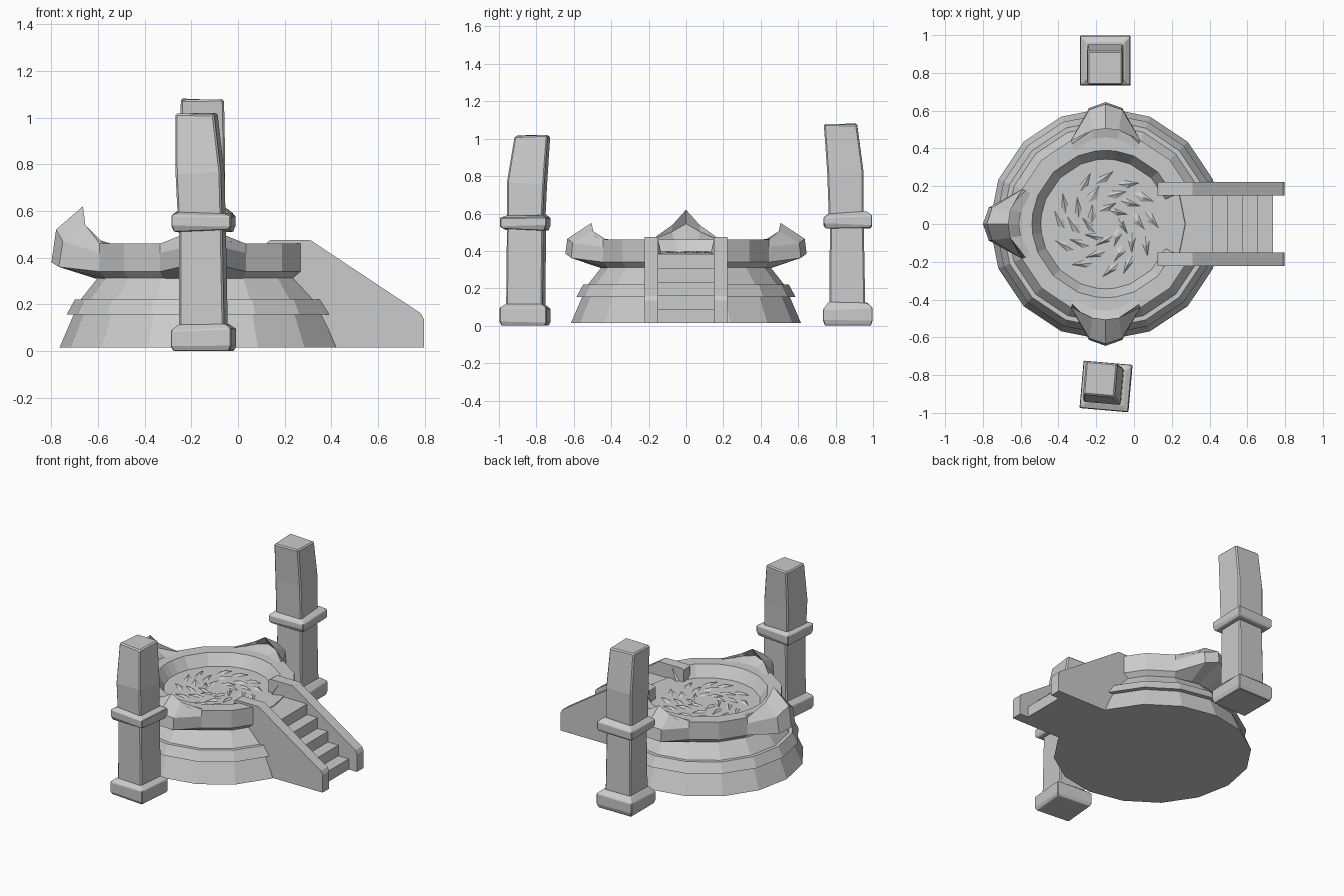
import bpy, bmesh, math, random
from mathutils import Matrix, Vector

if "Cube" in bpy.data.objects:
    bpy.data.objects.remove(bpy.data.objects["Cube"])

random.seed(4)
CX = -0.15          # centre of the round dais
STEP = math.radians(22.5)


def make(name, verts, faces):
    me = bpy.data.meshes.new(name)
    me.from_pydata(verts, [], faces)
    bm = bmesh.new()
    bm.from_mesh(me)
    bmesh.ops.recalc_face_normals(bm, faces=bm.faces)
    bm.to_mesh(me)
    bm.free()
    ob = bpy.data.objects.new(name, me)
    bpy.context.collection.objects.link(ob)
    return ob


def loft(name, rings, closed_path=False):
    """Skin closed cross-sections that share a point count; cap both ends."""
    n, m = len(rings[0]), len(rings)
    verts = [v for r in rings for v in r]
    faces = []
    for i in range(m if closed_path else m - 1):
        a, b = i * n, (i + 1) % m * n
        faces += [(a + j, a + (j + 1) % n, b + (j + 1) % n, b + j) for j in range(n)]
    if not closed_path:
        faces += [tuple(range(n)), tuple(range((m - 1) * n, m * n))]
    return make(name, verts, faces)


def polar(r, ang, z):
    return (CX + r * math.cos(ang), r * math.sin(ang), z)


def extrude_y(name, profile, y0, y1):
    return loft(name, [[(x, y, z) for x, z in profile] for y in (y0, y1)])


# Tiered sixteen-sided base
base_profile = [(.615, .015), (.555, .155), (.585, .155), (.55, .22),
                (.525, .22), (.45, .315), (.42, .385)]
loft("dais_base", [[polar(r, k * STEP, z) for k in range(16)] for r, z in base_profile])

# Open basin rim, pulled out into three horns
plain = [(.42, .31), (.34, .38), (.39, .46), (.43, .46), (.46, .46),
         (.48, .46), (.48, .42), (.48, .34), (.45, .31)]
big = plain[:3] + [(.46, .46), (.545, .545), (.515, .62), (.63, .52), (.65, .38), (.46, .31)]
small = plain[:3] + [(.46, .46), (.54, .49), (.505, .55), (.635, .465), (.645, .385), (.46, .31)]


def blend(a, b, tr, tz):
    return [(p[0] + (q[0] - p[0]) * tr, p[1] + (q[1] - p[1]) * tz) for p, q in zip(a, b)]


sections = []
for k in range(1, 16):
    horn = {4: small, 8: big, 12: small}.get(k)
    if horn:
        mid = blend(plain, horn, .85, .5)
        sections += [(k - .36, mid), (k, horn), (k + .36, mid)]
    else:
        sections.append((k, plain))
loft("basin_rim", [[polar(r, k * STEP, z) for r, z in prof] for k, prof in sections])

# Swirling shards on the basin floor
verts, faces = [], []
for count, radius, length in ((8, .09, .10), (10, .17, .11), (12, .245, .11)):
    for i in range(count):
        a = 2 * math.pi * (i + random.uniform(-.2, .2)) / count
        c = Vector(polar(radius, a, .388))
        d = Matrix.Rotation(a + math.radians(125), 3, 'Z') @ Vector((length / 2, 0, 0))
        s = Vector((-d.y, d.x, 0)) * random.uniform(.3, .5)
        n = len(verts)
        verts += [c - d, c + d * .5 - s, c + d, c + d * .2 + s, c + Vector((0, 0, .012))]
        faces += [(n + j, n + (j + 1) % 4, n + 4) for j in range(4)] + [(n + 3, n + 2, n + 1, n)]
make("swirl_shards", verts, faces)

# Stairs
steps = [(.15, .015)]
for i in range(5):
    front = .735 - .079 * i
    z = .015 + .073 * i
    steps += [(front, z), (front, z + .073)]
steps.append((.15, .38))
extrude_y("stairs", steps, -.16, .16)

# Stair side walls
wall = [(.125, .015), (.125, .465), (.14, .475), (.31, .475),
        (.785, .16), (.797, .135), (.797, .015)]
for side, name in ((1, "stair_wall_back"), (-1, "stair_wall_front")):
    extrude_y(name, wall, side * .15, side * .222)


# Rough stone pillars
def block(name, levels, rot=0.0, jitter=0.0, bevel=.008):
    """Stack of rectangles given as z, x0, x1, y0, y1."""
    rings = []
    for z, x0, x1, y0, y1 in levels:
        c = Vector(((x0 + x1) / 2, (y0 + y1) / 2, 0))
        m = Matrix.Rotation(rot, 3, 'Z')
        ring = []
        for x, y in ((x0, y0), (x1, y0), (x1, y1), (x0, y1)):
            j = random.uniform(-jitter, jitter) if z > .02 else 0
            ring.append(c + m @ (Vector((x, y, 0)) - c) + Vector((0, 0, z + j)))
        rings.append(ring)
    ob = loft(name, rings)
    mod = ob.modifiers.new("worn_edges", 'BEVEL')
    mod.width, mod.segments = bevel, 1


def collar(name, x0, x1, y0, y1, z0, z1, rot):
    t = .03
    h = z1 - z0
    block(name, [(z0, x0 + .01, x1 - .01, y0 + .01, y1 - .01), (z0 + h * .2, x0, x1, y0, y1),
                 (z0 + h * .75, x0, x1, y0, y1),
                 (z1, x0 + t, x1 - t, y0 + t, y1 - t)], rot, .008, .004)


# Back pillar
block("back_pillar_lower", [(.02, -.25, -.055, .765, .96), (.56, -.245, -.06, .77, .95)])
block("back_pillar_upper", [(.55, -.25, -.055, .765, .95), (.82, -.25, -.055, .755, .95),
                            (1.08, -.245, -.06, .737, .915)], 0, .006)
collar("back_pillar_foot", -.285, -.018, .732, .998, 0, .12, 0)
collar("back_pillar_band", -.283, -.02, .735, .995, .525, .605, 0)

# Front pillar, slightly turned
turn = math.radians(-5)
block("front_pillar_lower", [(.02, -.245, -.05, -.955, -.76), (.56, -.245, -.06, -.95, -.755)], turn)
block("front_pillar_upper", [(.55, -.25, -.06, -.95, -.76), (.76, -.26, -.065, -.95, -.75),
                             (1.015, -.262, -.095, -.91, -.732)], turn, .006)
collar("front_pillar_foot", -.278, -.018, -.986, -.734, 0, .12, turn)
collar("front_pillar_band", -.276, -.02, -.984, -.736, .515, .595, turn)
